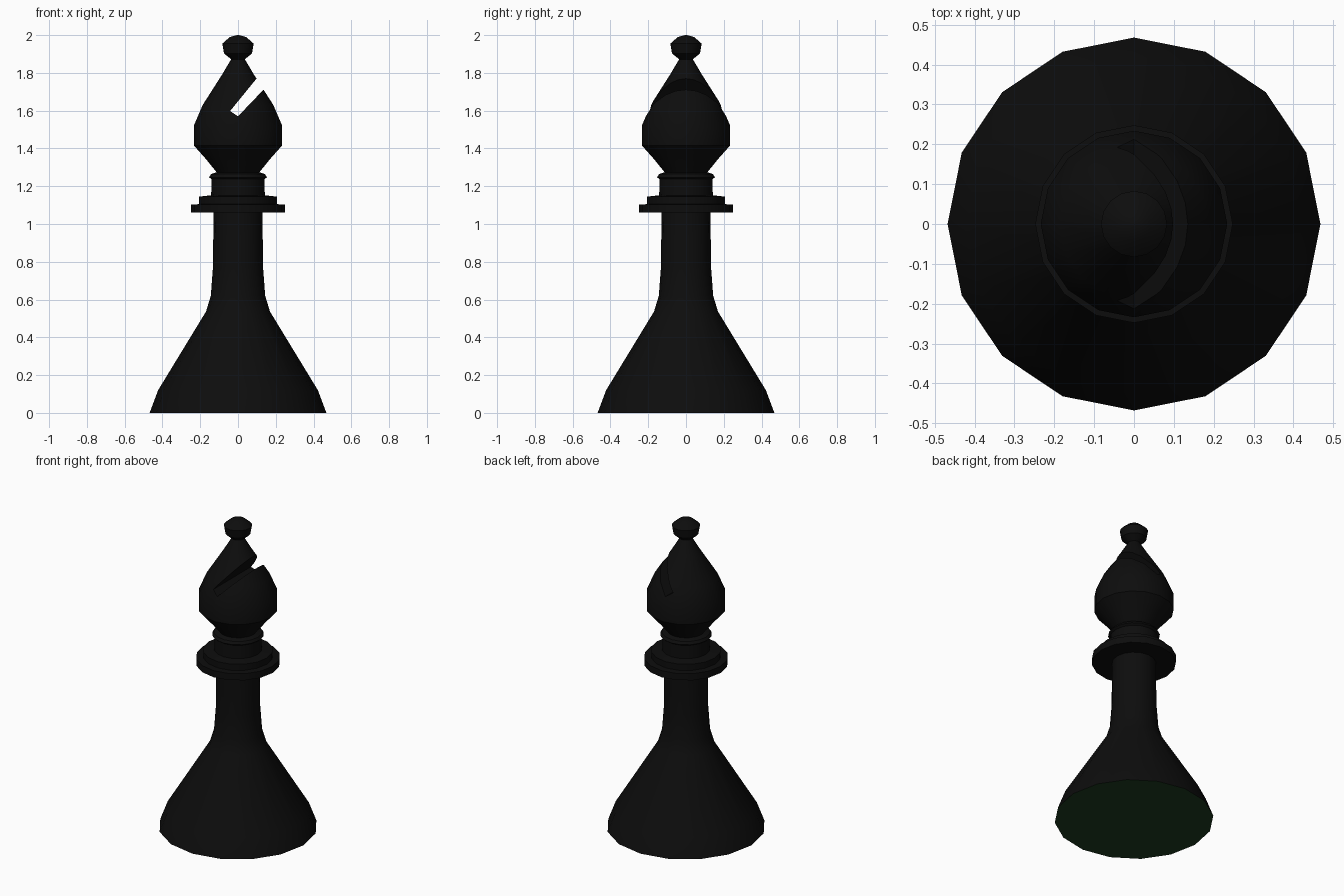
import bpy, bmesh, math

if "Cube" in bpy.data.objects:
    bpy.data.objects.remove(bpy.data.objects["Cube"])

SIDES = 16


def material(name, rgb):
    m = bpy.data.materials.new(name)
    m.diffuse_color = (*rgb, 1)
    m.use_nodes = True
    m.node_tree.nodes["Principled BSDF"].inputs["Base Color"].default_value = m.diffuse_color
    return m


black = material("black lacquer", (0.004, 0.004, 0.004))
green = material("green felt", (0.012, 0.045, 0.014))


def make_object(name, bm, mat):
    mesh = bpy.data.meshes.new(name)
    bm.to_mesh(mesh)
    bm.free()
    mesh.materials.append(mat)
    ob = bpy.data.objects.new(name, mesh)
    bpy.context.collection.objects.link(ob)
    return ob


def activate(ob):
    bpy.ops.object.select_all(action='DESELECT')
    ob.select_set(True)
    bpy.context.view_layer.objects.active = ob


def smooth(ob):
    activate(ob)
    bpy.ops.object.shade_smooth_by_angle(angle=math.radians(40))


def lathe(name, profile, mat, cap_bottom=False, cap_top=False):
    """Turn a bottom-to-top (radius, z) profile round the z axis."""
    bm = bmesh.new()
    rings = []
    for r, z in profile:
        rings.append([bm.verts.new((r * math.cos(math.tau * i / SIDES),
                                    r * math.sin(math.tau * i / SIDES), z))
                      for i in range(SIDES)])
    for a, b in zip(rings, rings[1:]):
        for i in range(SIDES):
            j = (i + 1) % SIDES
            bm.faces.new((a[i], a[j], b[j], b[i]))
    if cap_bottom:
        bm.faces.new(rings[0][::-1])
    if cap_top:
        bm.faces.new(rings[-1])
    return make_object(name, bm, mat)


# Flared base and slim stem
stem = lathe("base_and_stem", [(.468, 0), (.423, .12), (.169, .537), (.144, .62),
                               (.132, .78), (.13, 1.065)], black)

# Felt pad under the base
bm = bmesh.new()
bmesh.ops.create_circle(bm, cap_ends=True, radius=.468, segments=SIDES)
for v in bm.verts:
    a = round(math.atan2(v.co.y, v.co.x) / math.tau * SIDES) * math.tau / SIDES
    v.co = (.468 * math.cos(a), .468 * math.sin(a), 0)
bm.normal_update()
for f in bm.faces:
    if f.normal.z > 0:
        f.normal_flip()
felt = make_object("felt_pad", bm, green)

# Stepped collar and neck ring
collar = lathe("collar", [(.12, 1.06), (.248, 1.06), (.248, 1.103), (.206, 1.105),
                          (.206, 1.145), (.142, 1.152), (.14, 1.237), (.153, 1.247),
                          (.143, 1.264), (.11, 1.275)], black)

# Mitre head
head = lathe("head", [(.11, 1.27), (.175, 1.35), (.234, 1.416), (.234, 1.52),
                      (.187, 1.63), (.085, 1.79), (.036, 1.872)], black, True, True)

# Slanted slot through the head, cut with a helper prism
outline = [(-.042, 1.598), (.0, 1.57), (.132, 1.708), (.3, 1.884), (.222, 1.922), (.095, 1.766)]
bm = bmesh.new()
front = [bm.verts.new((x, -.5, z)) for x, z in outline]
back = [bm.verts.new((x, .5, z)) for x, z in outline]
bm.faces.new(front)
bm.faces.new(back[::-1])
n = len(outline)
for i in range(n):
    j = (i + 1) % n
    bm.faces.new((front[j], front[i], back[i], back[j]))
bmesh.ops.recalc_face_normals(bm, faces=bm.faces[:])
cutter = make_object("slot_cutter", bm, black)
cutter.hide_render = True
mod = head.modifiers.new("slot", 'BOOLEAN')
mod.operation = 'DIFFERENCE'
mod.solver = 'EXACT'
mod.object = cutter
activate(head)
bpy.ops.object.modifier_apply(modifier="slot")
bpy.data.objects.remove(cutter)

# Ball finial
finial = lathe("finial", [(.034, 1.87), (.074, 1.903), (.083, 1.955), (.043, 1.99),
                          (.006, 2.0)], black, False, True)

for ob in (stem, collar, head, finial):
    smooth(ob)
